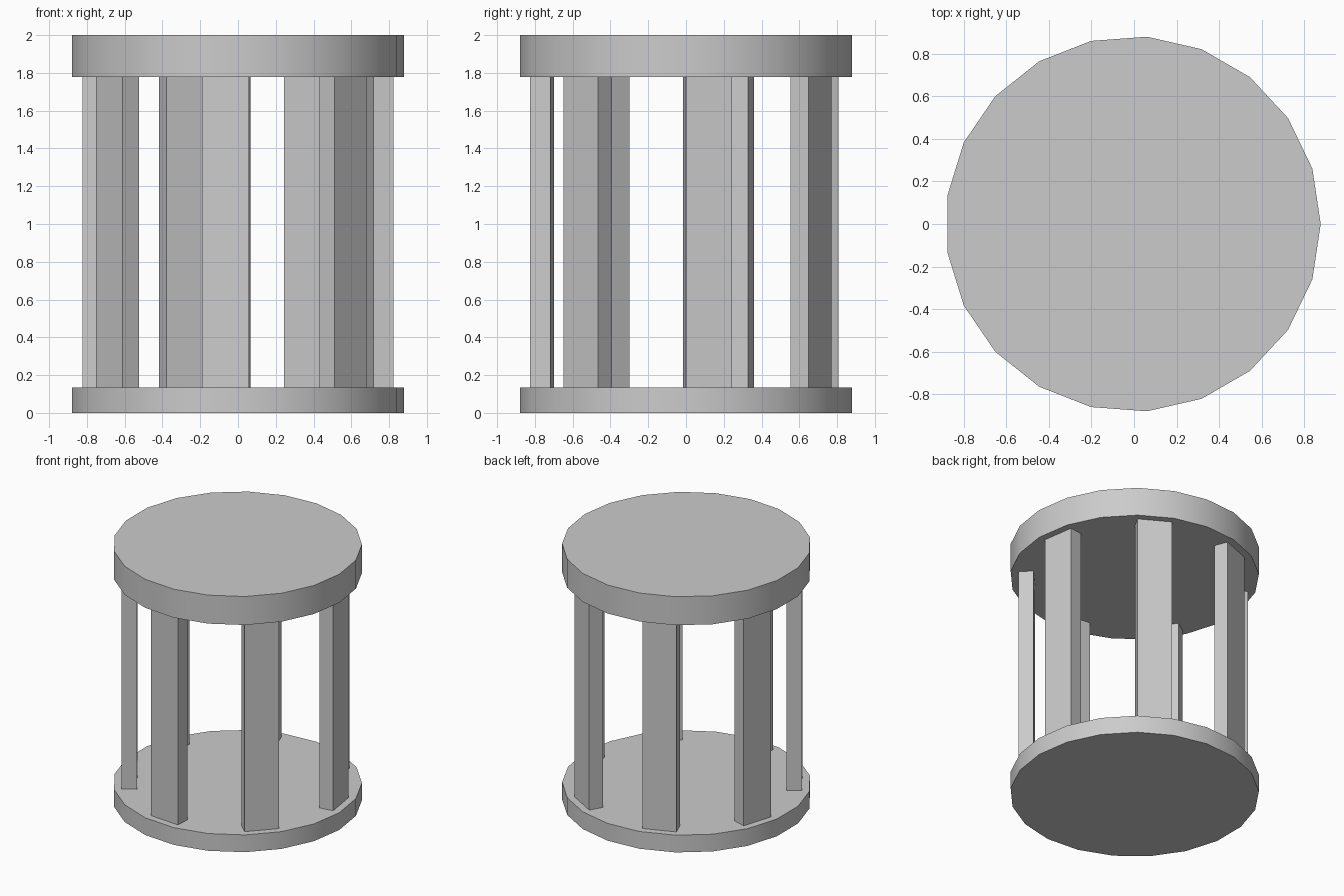
import bpy
from math import cos, sin, pi, radians

if "Cube" in bpy.data.objects:
    bpy.data.objects.remove(bpy.data.objects["Cube"])

CX = -0.005          # axis offset that centres the odd-sided discs
R, SIDES = 0.8825, 21
Z_LOW, Z_HIGH = 0.135, 1.777


def disc(name, z0, z1):
    bpy.ops.mesh.primitive_cylinder_add(
        vertices=SIDES, radius=R, depth=z1 - z0,
        location=(CX, 0, (z0 + z1) / 2),
        rotation=(0, 0, -pi / 2))  # first corner points along +x
    bpy.context.object.name = name
    bpy.ops.object.shade_smooth_by_angle(angle=radians(30))


# Base and roof discs
disc("base_disc", 0, Z_LOW)
disc("top_disc", Z_HIGH, 2)

# Seven upright slabs, each facing outward behind the middle of a rim edge
COUNT, WIDTH, R_IN, R_OUT = 7, 0.247, 0.711, 0.819
rc = (R_IN + R_OUT) / 2
for i in range(COUNT):
    a = pi / SIDES + 2 * pi * i / COUNT
    bpy.ops.mesh.primitive_cube_add(
        size=1, location=(CX + rc * cos(a), rc * sin(a), (Z_LOW + Z_HIGH) / 2),
        rotation=(0, 0, a))
    slab = bpy.context.object
    slab.name = f"pillar_{i + 1}"
    slab.scale = (R_OUT - R_IN, WIDTH, Z_HIGH - Z_LOW)
